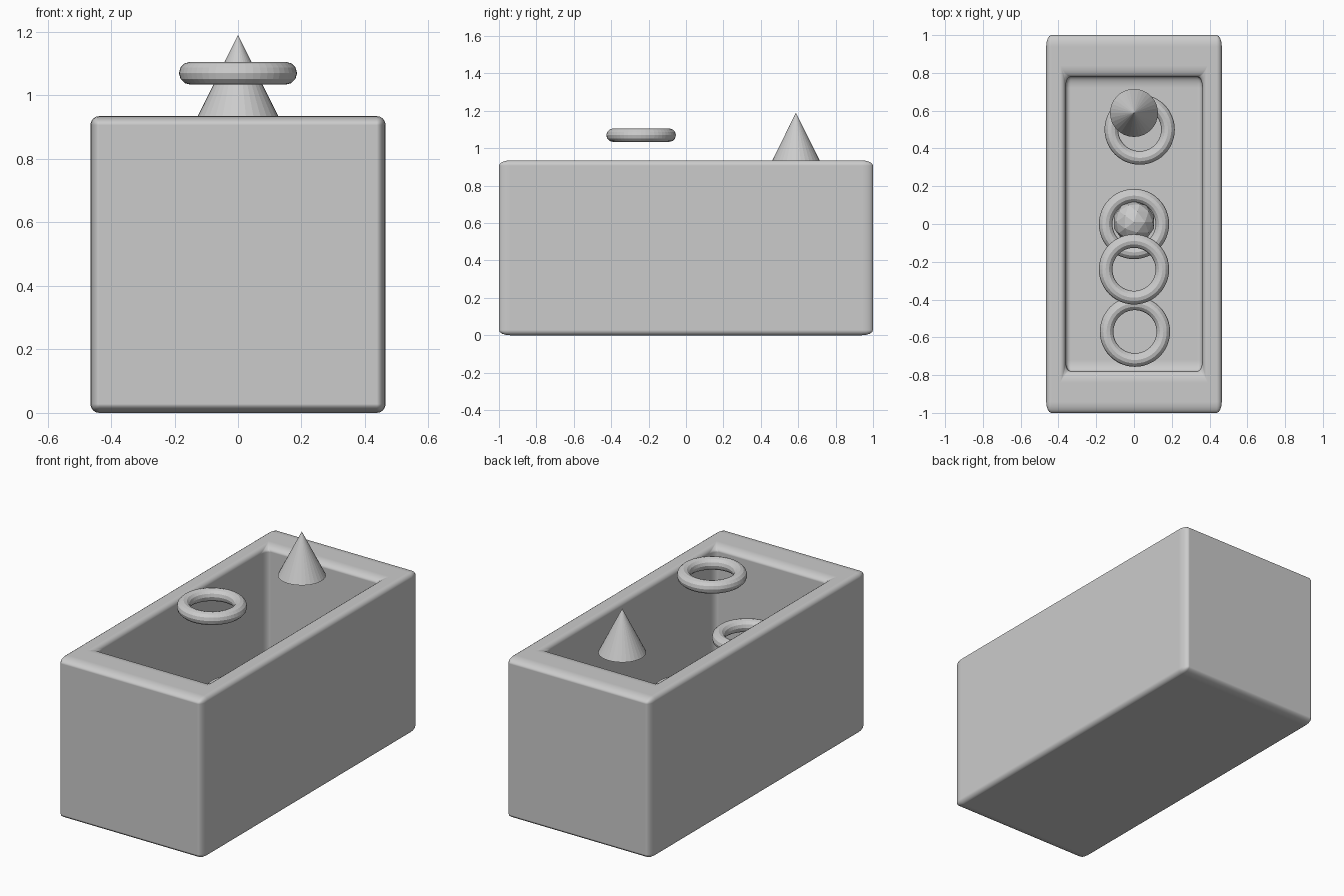
import bpy, bmesh

if "Cube" in bpy.data.objects:
    bpy.data.objects.remove(bpy.data.objects["Cube"])

# Open box: a cube with its top inset and pushed down, then stretched and bevelled
HALF = (0.465, 1.0, 0.4675)
bm = bmesh.new()
bmesh.ops.create_cube(bm, size=2)
bm.normal_update()
top = max(bm.faces, key=lambda f: f.calc_center_median().z)
bmesh.ops.inset_region(bm, faces=[top], thickness=0.22, use_even_offset=True)
ext = bmesh.ops.extrude_discrete_faces(bm, faces=[top])
floor = ext["faces"][0]
for v in floor.verts:
    v.co.z = -0.78
bmesh.ops.recalc_face_normals(bm, faces=bm.faces)
for f in bm.faces:
    f.smooth = True
mesh = bpy.data.meshes.new("open_box")
bm.to_mesh(mesh)
bm.free()
box = bpy.data.objects.new("open_box", mesh)
bpy.context.collection.objects.link(box)
box.scale = HALF
box.location.z = HALF[2]
bevel = box.modifiers.new("rounded_edges", "BEVEL")
bevel.width = 0.06
bevel.segments = 4
bevel.limit_method = 'ANGLE'
bevel.harden_normals = True

# Rings: one hovering above the rim, three inside the box
RINGS = [("ring_hovering", (0, -0.24, 1.07)),
         ("ring_front", (0.005, -0.57, 0.58)),
         ("ring_middle", (0, 0, 0.47)),
         ("ring_back", (0.03, 0.5, 0.47))]
for name, loc in RINGS:
    bpy.ops.mesh.primitive_torus_add(major_radius=0.15, minor_radius=0.036,
                                     major_segments=48, minor_segments=12,
                                     location=loc)
    bpy.context.object.name = name

# Cone level with the rim
bpy.ops.mesh.primitive_cone_add(vertices=32, radius1=0.127, depth=0.255,
                                location=(0, 0.588, 1.0625))
bpy.context.object.name = "cone"

# Faceted ball inside the middle ring
bpy.ops.mesh.primitive_ico_sphere_add(subdivisions=2, radius=0.111,
                                      location=(0, 0.01, 0.47))
bpy.context.object.name = "faceted_ball"
